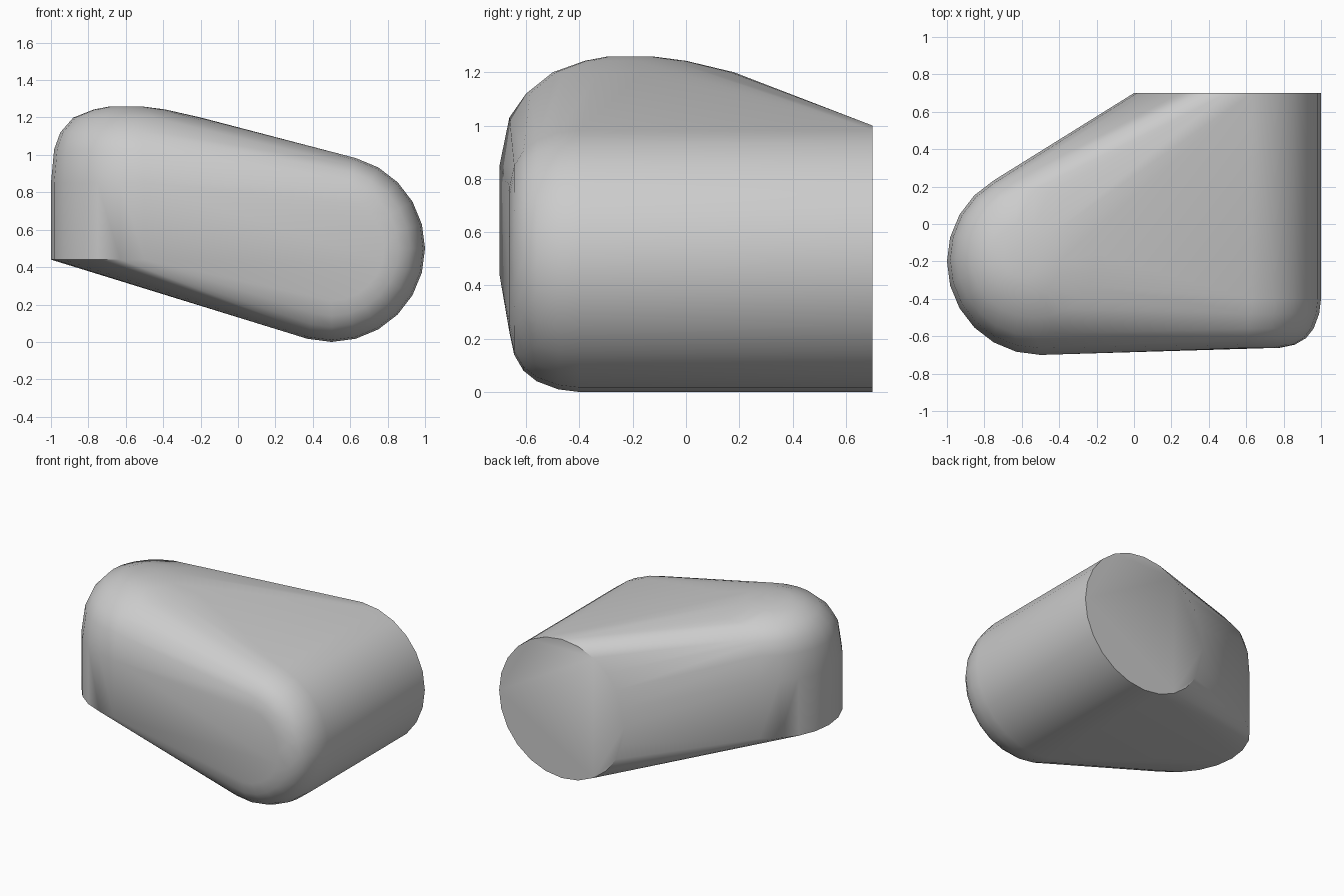
import bpy, bmesh, math
from mathutils import Vector

cube = bpy.data.objects.get("Cube")
if cube:
    bpy.data.objects.remove(cube, do_unlink=True)

SEGMENTS = 24


def ring(bm, centre, radius, axis):
    """Add a circle of points around the z axis or the y axis."""
    for i in range(SEGMENTS):
        a = math.tau * i / SEGMENTS
        u, v = radius * math.cos(a), radius * math.sin(a)
        offset = Vector((u, v, 0)) if axis == "z" else Vector((u, 0, v))
        bm.verts.new(Vector(centre) + offset)


bm = bmesh.new()

# Horizontal barrel: flat at the back, rounded over at the front (y, radius)
for y, r in [(0.7, 0.5), (-0.4, 0.5), (-0.48, 0.49), (-0.56, 0.46),
             (-0.61, 0.42), (-0.645, 0.36), (-0.662, 0.28)]:
    ring(bm, (0.5, y, 0.5), r, "y")

# Upright barrel: flat below, domed on top (x, y, z, radius)
for x, y, z, r in [(-0.5, -0.2, 0.44, 0.5), (-0.5, -0.2, 0.85, 0.5),
                   (-0.51, -0.19, 1.03, 0.473), (-0.525, -0.175, 1.12, 0.425),
                   (-0.54, -0.16, 1.2, 0.34), (-0.58, -0.19, 1.243, 0.19),
                   (-0.6, -0.21, 1.26, 0.08)]:
    ring(bm, (x, y, z), r, "z")

# Stretch one skin over both barrels
hull = bmesh.ops.convex_hull(bm, input=bm.verts[:])
inside = {g for key in ("geom_interior", "geom_unused") for g in hull[key]
          if isinstance(g, bmesh.types.BMVert)}
bmesh.ops.delete(bm, geom=list(inside), context="VERTS")
bmesh.ops.delete(bm, geom=[v for v in bm.verts if not v.link_faces], context="VERTS")
bmesh.ops.dissolve_limit(bm, angle_limit=math.radians(0.5),
                         verts=bm.verts[:], edges=bm.edges[:])
bmesh.ops.recalc_face_normals(bm, faces=bm.faces[:])

mesh = bpy.data.meshes.new("rounded_body")
bm.to_mesh(mesh)
bm.free()
body = bpy.data.objects.new("rounded_body", mesh)
bpy.context.collection.objects.link(body)

# Plain grey finish
grey = bpy.data.materials.new("plain_grey")
grey.use_nodes = True
colour = (0.6, 0.6, 0.6, 1)
grey.diffuse_color = colour
grey.node_tree.nodes["Principled BSDF"].inputs["Base Color"].default_value = colour
mesh.materials.append(grey)

# Smooth skin with crisp flat ends
bpy.ops.object.select_all(action="DESELECT")
body.select_set(True)
bpy.context.view_layer.objects.active = body
bpy.ops.object.shade_smooth_by_angle(angle=math.radians(40))
